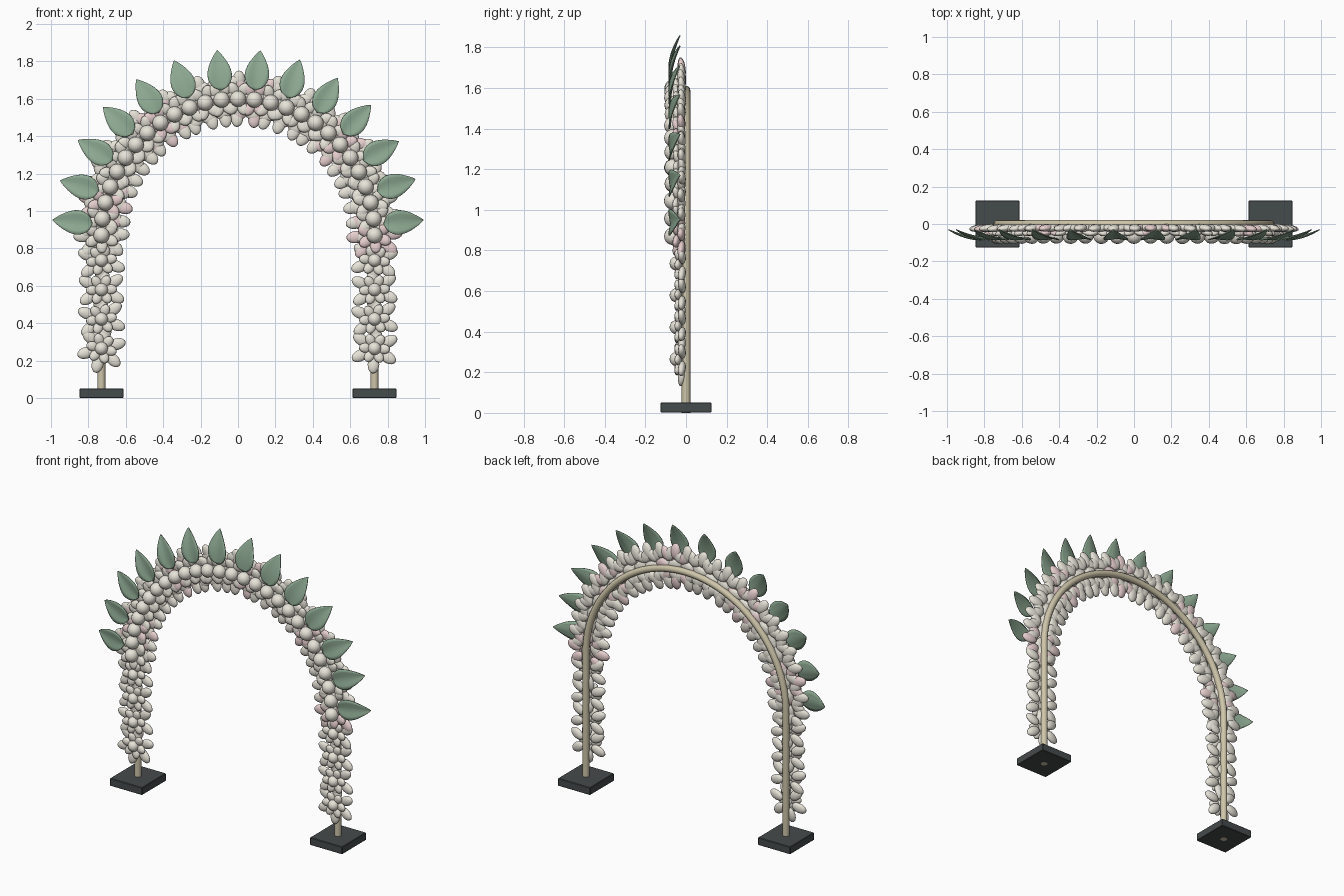
import bpy, bmesh, math, random
from mathutils import Matrix, Vector

if "Cube" in bpy.data.objects:
    bpy.data.objects.remove(bpy.data.objects["Cube"])

random.seed(4)
R, ZC = 0.73, 0.87          # arch radius and spring height


def material(name, rgb):
    m = bpy.data.materials.new(name)
    m.diffuse_color = (*rgb, 1)
    m.use_nodes = True
    m.node_tree.nodes["Principled BSDF"].inputs["Base Color"].default_value = m.diffuse_color
    return m


CREAM = material("cream", (0.80, 0.77, 0.69))
PINK = material("pink", (0.80, 0.62, 0.62))
GREEN = material("leaf_green", (0.27, 0.40, 0.29))
DARK = material("base_dark", (0.06, 0.07, 0.07))
WOOD = material("pole_tan", (0.62, 0.56, 0.40))


def add_object(name, mesh, matrix=Matrix()):
    ob = bpy.data.objects.new(name, mesh)
    bpy.context.collection.objects.link(ob)
    ob.matrix_world = matrix
    return ob


def finish(bm, name, mats, smooth=True):
    me = bpy.data.meshes.new(name)
    for f in bm.faces:
        f.smooth = smooth
    bm.to_mesh(me)
    bm.free()
    for m in mats:
        me.materials.append(m)
    return me


# Flower facing -y: two rings of ellipsoid petals and a round centre
def flower_mesh(name, petal_mat, rings, ball_r, ball_y):
    bm = bmesh.new()
    for count, dist, size, y, tilt, phase in rings:
        for i in range(count):
            a = 2 * math.pi * (i + phase) / count
            m = (Matrix.Rotation(-a, 4, 'Y') @ Matrix.Translation((dist, y, 0))
                 @ Matrix.Rotation(tilt, 4, 'Z') @ Matrix.Diagonal((*size, 1)))
            bmesh.ops.create_uvsphere(bm, u_segments=14, v_segments=10, radius=1, matrix=m)
    n = len(bm.faces)
    bmesh.ops.create_uvsphere(bm, u_segments=16, v_segments=10, radius=ball_r,
                              matrix=Matrix.Translation((0, ball_y, 0)))
    bm.faces.ensure_lookup_table()
    for f in bm.faces[n:]:
        f.material_index = 1
    return finish(bm, name, (petal_mat, CREAM))


arch_rings = [(8, 0.100, (0.052, 0.019, 0.033), -0.022, -0.12, 0),
              (6, 0.055, (0.042, 0.018, 0.030), -0.045, -0.25, 0.5)]
leg_rings = [(6, 0.085, (0.050, 0.019, 0.031), -0.020, -0.12, 0.5),
             (6, 0.048, (0.036, 0.017, 0.026), -0.038, -0.25, 0)]
arch_cream = flower_mesh("arch_flower_cream", CREAM, arch_rings, 0.043, -0.064)
arch_pink = flower_mesh("arch_flower_pink", PINK, arch_rings, 0.043, -0.064)
leg_cream = flower_mesh("leg_flower_cream", CREAM, leg_rings, 0.035, -0.046)

# Flowers round the arch, every sixth one pink
for i in range(27):
    a = math.pi * i / 26
    pos = Matrix.Translation((R * math.cos(a), random.uniform(-0.002, 0.002), ZC + R * math.sin(a)))
    add_object("arch_flower", arch_pink if i % 6 == 0 and i < 26 else arch_cream,
               pos @ Matrix.Rotation(-a + random.uniform(-0.12, 0.12), 4, 'Y'))

# Flowers up both legs
for s in (-1, 1):
    for k in range(4):
        add_object("leg_flower", leg_cream,
                   Matrix.Translation((s * R, 0, 0.265 + 0.157 * k))
                   @ Matrix.Rotation(random.uniform(-0.25, 0.25), 4, 'Y'))

# Leaf: cupped pointed blade along +x, tip curling back
bm = bmesh.new()
L, NU, NV = 0.215, 12, 6
rows = []
for i in range(NU + 1):
    t = i / NU
    w = 0.064 * (math.sin(math.pi * t ** 0.72)) ** 0.85 + 0.001 if 0 < t < 1 else 0.001
    rows.append([bm.verts.new((L * t, -0.076 + 0.046 * t ** 2 - 0.012 * abs(v) * w / 0.064, w * v))
                 for v in (2 * j / NV - 1 for j in range(NV + 1))])
for a, b in zip(rows, rows[1:]):
    for j in range(NV):
        bm.faces.new((a[j], b[j], b[j + 1], a[j + 1]))
leaf = finish(bm, "leaf", (GREEN,))
for i in range(14):
    a = math.radians(4.5 + 171 * i / 13)
    ob = add_object("leaf", leaf,
                    Matrix.Translation((0.78 * math.cos(a), 0, ZC + 0.78 * math.sin(a)))
                    @ Matrix.Rotation(-a + random.uniform(-0.05, 0.05), 4, 'Y'))
    mod = ob.modifiers.new("thickness", 'SOLIDIFY')
    mod.thickness = 0.005
    mod.offset = 0

# Bent pole: two straight legs joined by a half circle
pts = [(R, 0)] + [(R * math.cos(math.pi * i / 48), ZC - 0.01 + R * math.sin(math.pi * i / 48))
                  for i in range(49)] + [(-R, 0)]
cu = bpy.data.curves.new("arch_pole", 'CURVE')
cu.dimensions = '3D'
cu.bevel_depth = 0.021
cu.bevel_resolution = 4
cu.use_fill_caps = True
sp = cu.splines.new('POLY')
sp.points.add(len(pts) - 1)
for p, (x, z) in zip(sp.points, pts):
    p.co = (x, 0, z, 1)
cu.materials.append(WOOD)
add_object("arch_pole", cu)

# Base plates
for s in (-1, 1):
    bm = bmesh.new()
    bmesh.ops.create_cube(bm, size=1, matrix=Matrix.Translation((s * R, 0, 0.026))
                          @ Matrix.Diagonal((0.235, 0.25, 0.05, 1)))
    bmesh.ops.bevel(bm, geom=bm.edges[:], offset=0.003, segments=1, affect='EDGES')
    add_object("base_plate", finish(bm, "base_plate", (DARK,), False))
